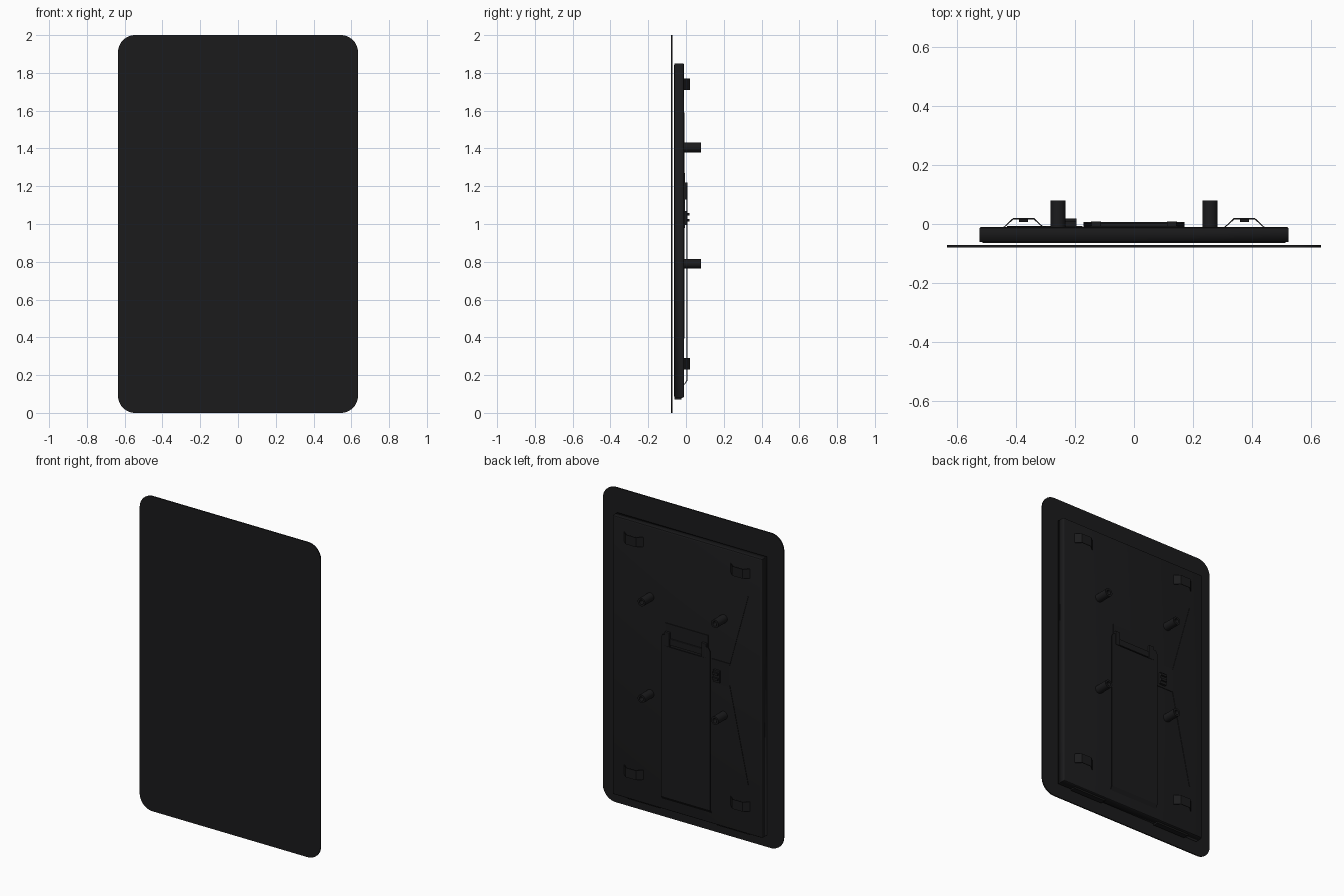
import bpy, bmesh, math
from mathutils import Vector, Matrix

if "Cube" in bpy.data.objects:
    bpy.data.objects.remove(bpy.data.objects["Cube"])

dark = bpy.data.materials.new("dark_plastic")
dark.diffuse_color = (0.011, 0.011, 0.012, 1)
dark.use_nodes = True
dark.node_tree.nodes["Principled BSDF"].inputs["Base Color"].default_value = dark.diffuse_color


def finish(name, bm):
    bmesh.ops.recalc_face_normals(bm, faces=bm.faces)
    me = bpy.data.meshes.new(name)
    bm.to_mesh(me)
    bm.free()
    ob = bpy.data.objects.new(name, me)
    bpy.context.collection.objects.link(ob)
    me.materials.append(dark)
    return ob


def box(name, x0, x1, y0, y1, z0, z1, bevel=0):
    bm = bmesh.new()
    bmesh.ops.create_cube(bm, size=1)
    for v in bm.verts:
        v.co = ((x0 + x1) / 2 + v.co.x * (x1 - x0),
                (y0 + y1) / 2 + v.co.y * (y1 - y0),
                (z0 + z1) / 2 + v.co.z * (z1 - z0))
    if bevel:
        bmesh.ops.bevel(bm, geom=bm.edges[:], offset=bevel, segments=2,
                        affect='EDGES', profile=0.5)
    return finish(name, bm)


def prism(name, pts, offset):
    """Extrude a closed polygon of 3D points by an offset vector."""
    bm = bmesh.new()
    f = bm.faces.new([bm.verts.new(p) for p in pts])
    r = bmesh.ops.extrude_face_region(bm, geom=[f])
    bmesh.ops.translate(bm, vec=offset,
                        verts=[v for v in r['geom'] if isinstance(v, bmesh.types.BMVert)])
    return finish(name, bm)


def smooth(ob):
    bpy.ops.object.select_all(action='DESELECT')
    ob.select_set(True)
    bpy.context.view_layer.objects.active = ob
    bpy.ops.object.shade_smooth_by_angle()


BACK = -0.01  # y of the tray's rear face

# Front glass panel with rounded corners
W, R = 0.635, 0.09
pts = []
for cx, cz, a0 in ((W - R, 2 - R, 0), (R - W, 2 - R, 90), (R - W, R, 180), (W - R, R, 270)):
    for i in range(13):
        a = math.radians(a0 + i * 7.5)
        pts.append((cx + R * math.cos(a), -0.08, cz + R * math.sin(a)))
smooth(prism("front_panel", pts, (0, 0.008, 0)))

# Rear tray: open shell with rounded rear edges, display slab inside
bm = bmesh.new()
bmesh.ops.create_cube(bm, size=1)
for v in bm.verts:
    v.co = (v.co.x * 1.05, -0.0355 + v.co.y * 0.051, 0.965 + v.co.z * 1.77)
bm.faces.ensure_lookup_table()
front = min(bm.faces, key=lambda f: f.calc_center_median().y)
bmesh.ops.delete(bm, geom=[front], context='FACES')
rear = [e for e in bm.edges if all(v.co.y > -0.02 for v in e.verts)]
bmesh.ops.bevel(bm, geom=rear, offset=0.008, segments=3, affect='EDGES', profile=0.5)
tray = finish("rear_tray", bm)
sol = tray.modifiers.new("thickness", 'SOLIDIFY')
sol.thickness = 0.006
sol.offset = -1
smooth(tray)
box("display_slab", -0.515, 0.515, -0.064, -0.018, 0.088, 1.842)

# Lips along the lower edge of the tray
for s in (-1, 1):
    a, b = sorted((s * 0.2, s * 0.43))
    box("lower_lip", a, b, -0.06, -0.025, 0.07, 0.082)

# Bridge-shaped mounting clips with a screw boss under each
outer = [(-0.068, BACK), (-0.036, 0.02), (0.036, 0.02), (0.068, BACK)]
inner = [(0.063, BACK), (0.034, 0.016), (-0.034, 0.016), (-0.063, BACK)]
for sx in (-1, 1):
    for z in (0.26, 1.74):
        cx = sx * 0.375
        prism("mounting_clip", [(cx + x, y, z - 0.03) for x, y in outer + inner], (0, 0, 0.06))
        box("clip_nut", cx - 0.015, cx + 0.015, 0.007, 0.017, z - 0.015, z + 0.015)

# Hollow cylindrical standoffs
N = 24


def standoff(cx, cz):
    profile = [(0.026, BACK), (0.026, 0.08), (0.014, 0.08), (0.014, 0.0), (0, 0.0)]
    bm = bmesh.new()
    vs = [bm.verts.new((r, y, 0)) for r, y in profile]
    es = [bm.edges.new(p) for p in zip(vs, vs[1:])]
    bmesh.ops.spin(bm, geom=vs + es, axis=(0, 1, 0), cent=(0, 0, 0),
                   angle=math.tau, steps=N, use_duplicate=False)
    bmesh.ops.remove_doubles(bm, verts=bm.verts, dist=1e-5)
    bmesh.ops.translate(bm, verts=bm.verts, vec=(cx, 0, cz))
    smooth(finish("standoff", bm))


for x in (-0.258, 0.258):
    for z in (0.79, 1.405):
        standoff(x, z)

# Kickstand: thin notched sheet with a bent foot
S = 0.172
outline = [(-S, 0.17), (S, 0.17), (S, 1.18), (S - 0.012, 1.2), (0.135, 1.2), (0.135, 1.13),
           (-0.135, 1.13), (-0.135, 1.2), (0.012 - S, 1.2), (-S, 1.18)]
prism("kickstand", [(x, 0.002, z) for x, z in outline], (0, 0.005, 0))
prism("kickstand_foot", [(-S, 0.002, 0.172), (-S, 0.007, 0.17),
                         (-S, BACK + 0.002, 0.148), (-S, BACK, 0.152)], (2 * S, 0, 0))

# Hinge: base plate, barrel and end knuckles
box("hinge_plate", -0.15, 0.15, BACK, -0.006, 1.11, 1.27)
box("hinge_barrel", -0.13, 0.13, BACK, 0.002, 1.14, 1.18, 0.003)
for s in (-1, 1):
    a, b = sorted((s * 0.112, s * 0.146))
    box("hinge_knuckle", a, b, BACK, 0.009, 1.13, 1.22, 0.003)

# Latch beside the stand: base plate and raised U-shaped catch
box("latch_plate", -0.30, -0.175, BACK, -0.006, 0.98, 1.13)
box("latch_base", -0.24, -0.195, BACK, 0.008, 0.995, 1.07)
for z in (1.012, 1.045):
    box("latch_catch", -0.235, -0.195, 0.0, 0.019, z, z + 0.014)

# Thin ridges running from the latch to the tray edge
for za, zb in ((1.12, 1.59), (0.99, 0.395)):
    prism("tray_ridge", [(-0.298, BACK, za), (-0.428, BACK, zb),
                         (-0.432, BACK, zb), (-0.302, BACK, za)], (0, 0.003, 0))
